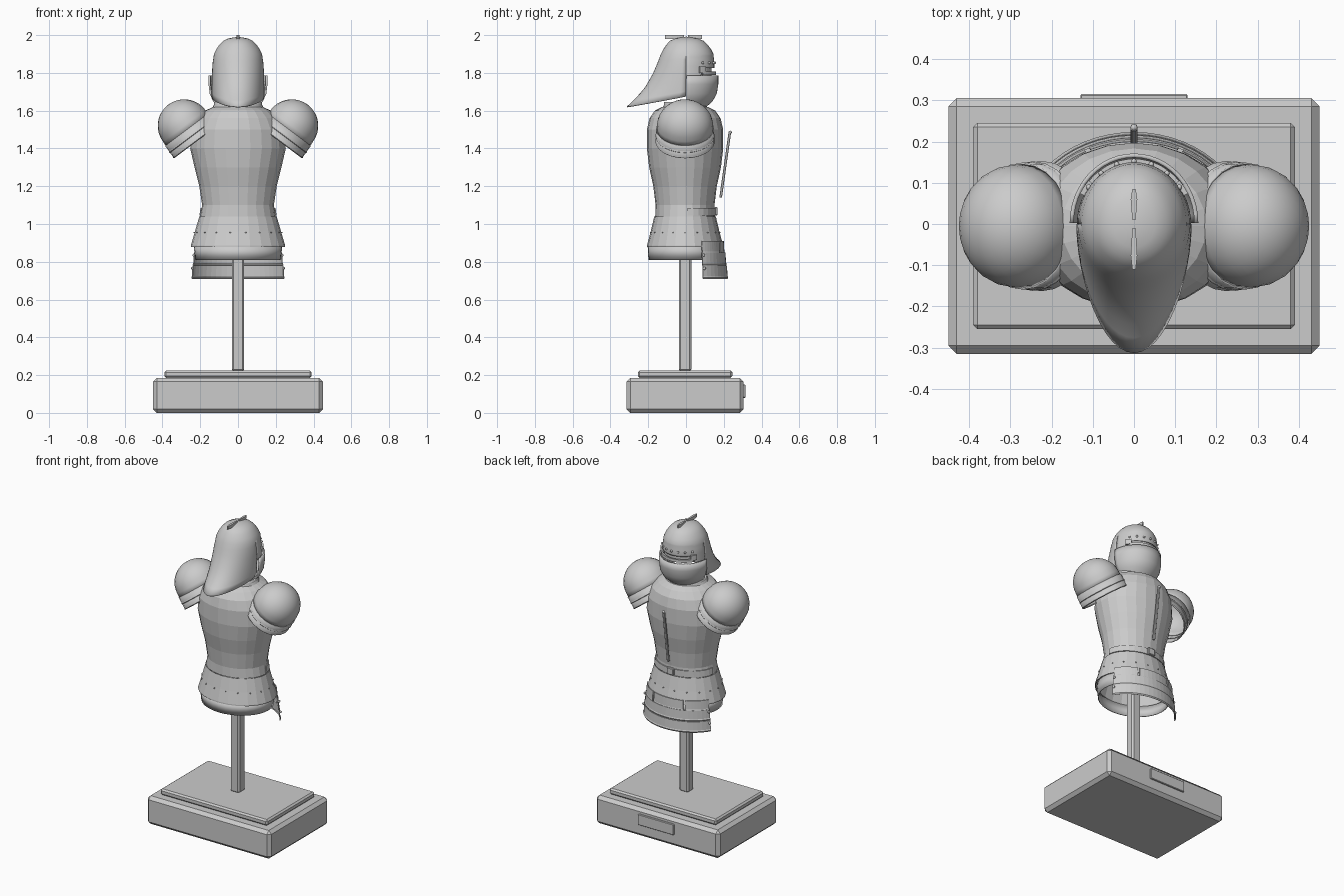
import bpy, bmesh, math
from mathutils import Matrix, Vector

if "Cube" in bpy.data.objects:
    bpy.data.objects.remove(bpy.data.objects["Cube"])

CY = -0.005  # centre line in y


def finish(name, bm, thick=0, smooth=None, offset=-1):
    bmesh.ops.recalc_face_normals(bm, faces=bm.faces)
    me = bpy.data.meshes.new(name)
    bm.to_mesh(me)
    bm.free()
    ob = bpy.data.objects.new(name, me)
    bpy.context.collection.objects.link(ob)
    if thick:
        m = ob.modifiers.new("thickness", 'SOLIDIFY')
        m.thickness, m.offset = thick, offset
    if smooth:
        bpy.ops.object.select_all(action='DESELECT')
        ob.select_set(True)
        bpy.context.view_layer.objects.active = ob
        bpy.ops.object.shade_smooth_by_angle(angle=math.radians(smooth))
    return ob


def skin(bm, cols, closed):
    # joins columns of points into a quad surface
    vs = [[bm.verts.new(p) for p in c] for c in cols]
    pairs = list(zip(vs, vs[1:])) + ([(vs[-1], vs[0])] if closed else [])
    for a, b in pairs:
        for i in range(len(a) - 1):
            bm.faces.new((a[i], b[i], b[i + 1], a[i + 1]))
    bmesh.ops.remove_doubles(bm, verts=bm.verts, dist=1e-5)


def shell(name, prof, a0=0, a1=360, n=24, thick=0, smooth=None, cy=CY, mat=None):
    # elliptical shell from (z, rx, ry) profile, full or partial turn
    closed = a1 - a0 >= 360
    cols = []
    for i in range(n if closed else n + 1):
        a = math.radians(a0 + (a1 - a0) * i / n)
        cols.append([(rx * math.cos(a), cy + ry * math.sin(a), z) for z, rx, ry in prof])
    bm = bmesh.new()
    skin(bm, cols, closed)
    if mat:
        bm.transform(mat)
    return finish(name, bm, thick, smooth)


def box(name, x, y, z, bevel=0, rot=0):
    # box from (min, max) ranges
    bm = bmesh.new()
    bmesh.ops.create_cube(bm, size=1)
    c = Vector([sum(r) / 2 for r in (x, y, z)])
    s = [r[1] - r[0] for r in (x, y, z)]
    bm.transform(Matrix.Translation(c) @ Matrix.Rotation(rot, 4, 'X') @ Matrix.Diagonal((*s, 1)))
    ob = finish(name, bm)
    if bevel:
        m = ob.modifiers.new("bevel", 'BEVEL')
        m.width, m.segments = bevel, 1
    return ob


def rivets(name, pts, r):
    bm = bmesh.new()
    for p in pts:
        bmesh.ops.create_uvsphere(bm, u_segments=8, v_segments=6, radius=r,
                                  matrix=Matrix.Translation(p))
    return finish(name, bm, smooth=60)


def arc(rx, ry, z, degs, cy=CY):
    return [(rx * math.cos(math.radians(d)), cy + ry * math.sin(math.radians(d)), z) for d in degs]


# stand
box("plinth", (-.45, .45), (-.315, .305), (0, .185), .02)
box("plinth_step", (-.39, .39), (-.255, .245), (.185, .225), .01)
box("plaque", (-.13, .13), (.3, .315), (.08, .15), .003)
box("post", (-.033, .033), (-.038, .028), (.22, 1.05), .01)

# torso
shell("cuirass", [(1.04, .2, .158), (1.1, .19, .156), (1.2, .205, .168), (1.3, .23, .19),
                  (1.4, .253, .202), (1.5, .245, .202), (1.56, .215, .188), (1.6, .175, .16),
                  (1.62, .13, .12)], n=24, thick=.006)
shell("collar", [(1.595, .15, .135), (1.61, .14, .122), (1.63, .128, .112), (1.645, .128, .112)],
      n=32, thick=.01, smooth=30)
box("breast_ridge", (-.008, .008), (.201, .215), (1.138, 1.492), .003, -.14)
rivets("ridge_cap", [(0, .234, 1.485)], .009)

# belt and buckle on the visored side
shell("belt", [(1.045, .205, .163), (1.085, .2, .163)], 5, 175, 16, .006)
box("buckle", (-.025, .025), (.15, .168), (1.045, 1.09), .004)

# skirt and lower hoop
shell("skirt", [(1.04, .205, .163), (.96, .228, .182), (.885, .25, .202), (.878, .25, .202)],
      n=24, thick=.006)
shell("lower_hoop", [(.885, .235, .198), (.81, .226, .194)], n=32, thick=.005, smooth=40)
rivets("skirt_rivets", arc(.231, .186, .955, range(0, 360, 20)), .004)

# overlapping hip lames
for i, (zt, rx, ry) in enumerate([(.91, .25, .205), (.85, .258, .214), (.78, .266, .222)]):
    prof = [(zt, rx, ry), (zt - .055, rx + .003, ry + .003),
            (zt - .062, rx + .007, ry + .006), (zt - .07, rx + .003, ry + .003)]
    if i == 0:
        for s, a in (("left", 118), ("centre", 65), ("right", 26)):
            w = {"left": 36, "centre": 50, "right": 36}[s]
            shell("upper_lame_" + s, prof, a, a + w, 8, .005)
    else:
        shell("hip_lame_%d" % i, prof, 25, 155, 20, .005)
        rivets("lame_rivets_%d" % i, arc(rx + .004, ry + .004, zt - .015, (27, 153)), .008)

# shoulders: dome plus two lames, tilted outward
R = .14
dome = [(-.035, R + .002, R + .01)] + [
    (R * math.sin(math.radians(d)), R * math.cos(math.radians(d)),
     (R + .009) * math.cos(math.radians(d))) for d in range(0, 91, 10)]
for side, s in (("right", 1), ("left", -1)):
    M = Matrix.Translation((.285 * s, CY, 1.52)) @ Matrix.Rotation(.6435 * s, 4, 'Y')
    shell("shoulder_dome_" + side, dome, n=24, thick=.005, smooth=40, cy=0, mat=M)
    for k, z in enumerate((-.025, -.06)):
        r = .145 + .001 * k
        shell("shoulder_lame_%d_%s" % (k, side),
              [(z, r, r + .009), (z - .036, r, r + .009), (z - .041, r + .004, r + .012),
               (z - .046, r, r + .009)], n=24, thick=.005, smooth=40, cy=0, mat=M)

# helmet: (z, half width, reach toward tail, reach toward face)
H = [(1.62, .137, .315, .145), (1.67, .14, .262, .145), (1.72, .14, .219, .146),
     (1.79, .138, .178, .149), (1.85, .135, .152, .15), (1.9, .127, .133, .145),
     (1.94, .108, .112, .125), (1.97, .078, .085, .092), (1.985, .045, .05, .055),
     (1.992, 0, 0, 0)]


def at(z, k):
    for p, q in zip(H, H[1:]):
        if z <= q[0]:
            f = max(0, (z - p[0]) / (q[0] - p[0]))
            return p[k] + f * (q[k] - p[k])
    return H[-1][k]


def helmet_half(bm, a0, a1, low, k, sgn):
    cols = []
    for i in range(25):
        a = math.radians(a0 + (a1 - a0) * i / 24)
        zb, zm = low(abs(math.sin(a))), 1.9
        zs = [zb + (zm - zb) * j / 8 for j in range(8)] + [1.9, 1.925, 1.95, 1.97, 1.982, 1.992]
        cols.append([(at(z, 1) * math.cos(a), at(z, k) * math.sin(a), z) for z in zs])
    skin(bm, cols, False)


bm = bmesh.new()
helmet_half(bm, 180, 360, lambda s: 1.675 - .053 * s, 2, -1)
helmet_half(bm, 0, 180, lambda s: 1.825 if s > .55 else 1.77, 3, 1)
finish("helmet_skull", bm, .006, 50)

# helmet comb
for n, y0, y1 in (("front", .01, .085), ("rear", -.01, -.11)):
    bm = bmesh.new()
    skin(bm, [[(x, y0, z), (2 * x, (y0 + 2 * y1) / 3, z), (x, y1, z)]
              for x, z in ((.004, 1.98), (.004, 2.0), (-.004, 2.0), (-.004, 1.98))], True)
    bmesh.ops.holes_fill(bm, edges=bm.edges)
    finish("comb_" + n, bm)

# face guard, eye slot and brow rivets
shell("face_guard", [(1.785, .156, .168), (1.74, .156, .168), (1.69, .15, .16), (1.65, .132, .138),
                     (1.62, .105, .105), (1.6, .09, .085)], 0, 180, 24, .01, 40, cy=.003)
shell("eye_slot_lower_bar", [(1.808, .146, .158), (1.79, .146, .158)], 35, 145, 16, .01, cy=0)
shell("eye_slot_back", [(1.84, .125, .136), (1.78, .125, .136)], 20, 160, 16, .004, cy=0)
for n, a in (("right", 28), ("left", 138)):
    shell("eye_slot_end_" + n, [(1.833, .148, .158), (1.8, .148, .158)], a, a + 14, 3, .02, cy=0)
rivets("brow_rivets", arc(.136, .152, 1.853, range(36, 150, 18), 0), .007)
